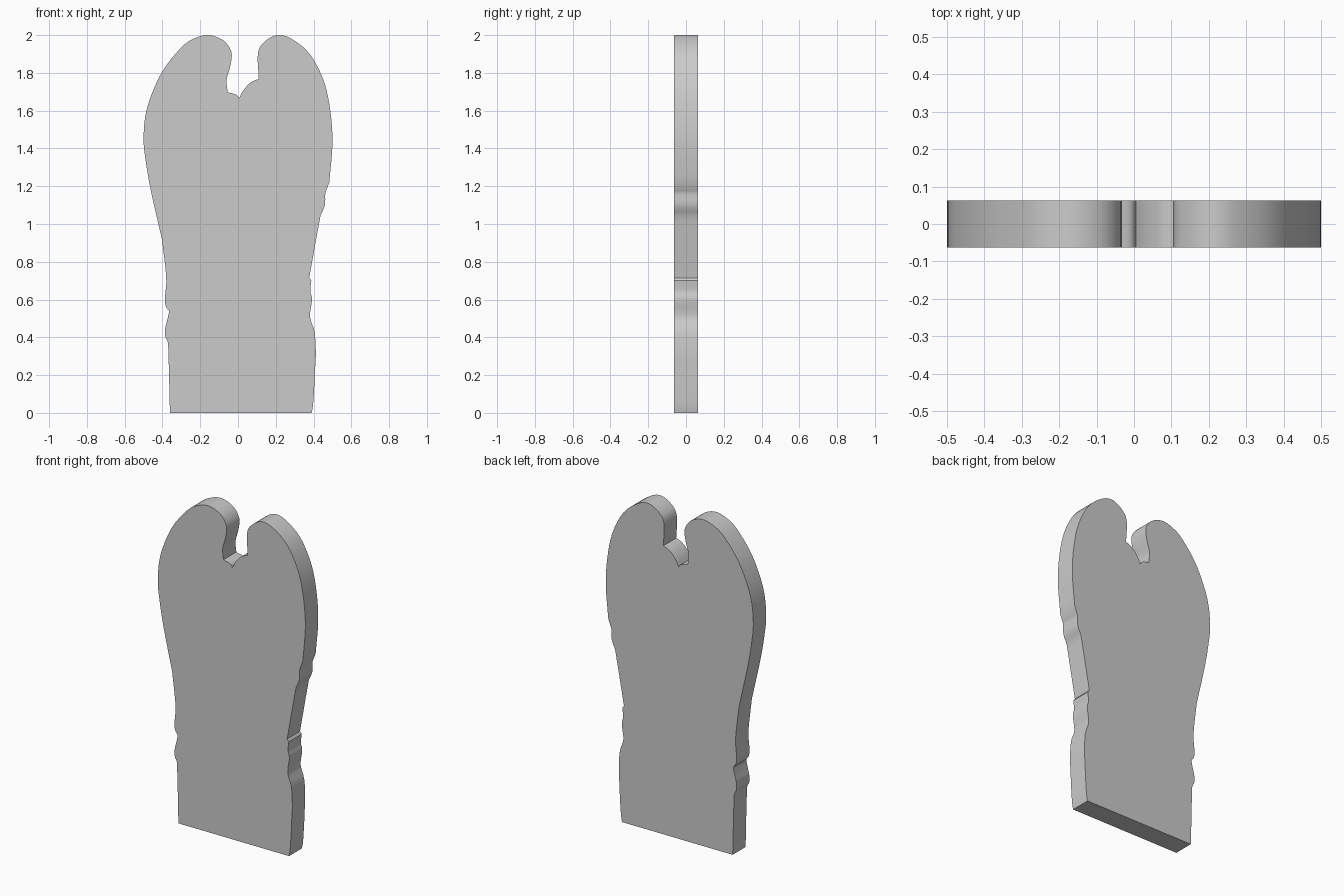
import bpy, bmesh
from mathutils import Vector

if "Cube" in bpy.data.objects:
    bpy.data.objects.remove(bpy.data.objects["Cube"])

HALF = 0.0625  # half thickness of the slab

# Outline runs, clockwise from bottom left; each run is smooth, runs meet at corners
left_side = [(-.36, 0), (-.363, .1), (-.365, .2), (-.37, .37)]
left_bump = [(-.375, .385), (-.385, .405), (-.385, .45), (-.375, .49), (-.366, .53)]
left_flank = [(-.366, .54), (-.384, .57), (-.386, .62), (-.38, .72), (-.403, .92)]
left_lobe = [(-.403, .92), (-.46, 1.17), (-.488, 1.33), (-.5, 1.46), (-.48, 1.62),
             (-.405, 1.8), (-.3, 1.935), (-.225, 1.985), (-.15, 2), (-.075, 1.97),
             (-.035, 1.91), (-.04, 1.84), (-.06, 1.765), (-.055, 1.697)]
notch_left = [(-.055, 1.697), (-.01, 1.685), (.006, 1.665)]
notch_right = [(.006, 1.665), (.03, 1.71), (.068, 1.75), (.11, 1.768)]
right_lobe = [(.11, 1.768), (.105, 1.9), (.135, 1.96), (.205, 2), (.28, 1.982),
              (.38, 1.9), (.455, 1.755), (.49, 1.59), (.5, 1.42), (.483, 1.22)]
right_bump = [(.47, 1.185), (.462, 1.16), (.46, 1.1), (.437, 1.045)]
right_flank = [(.437, 1.045), (.412, .91), (.377, .715)]
right_side = [(.388, .7), (.383, .645), (.392, .6), (.381, .51), (.405, .43),
              (.412, .32), (.408, .23), (.405, .16), (.398, .05), (.39, 0)]


def smooth(run, n=4):
    """Catmull-Rom through one run of outline points."""
    p = [Vector(q) for q in run]
    p = [2 * p[0] - p[1]] + p + [2 * p[-1] - p[-2]]
    out = []
    for a, b, c, d in zip(p, p[1:], p[2:], p[3:]):
        for i in range(n):
            t = i / n
            out.append(.5 * (2 * b + (c - a) * t + (2 * a - 5 * b + 4 * c - d) * t * t
                             + (3 * b - a - 3 * c + d) * t ** 3))
    return out + [p[-2]]


outline = []
for run in (left_side, left_bump, left_flank, left_lobe, notch_left, notch_right,
            right_lobe, right_bump, right_flank, right_side):
    for q in smooth(run):
        if not outline or (q - outline[-1]).length > 1e-4:
            outline.append(q)

# Extrude the outline into a flat slab
bm = bmesh.new()
face = bm.faces.new([bm.verts.new((q.x, -HALF, q.y)) for q in outline])
ext = bmesh.ops.extrude_face_region(bm, geom=[face], use_keep_orig=True)
for v in ext["geom"]:
    if isinstance(v, bmesh.types.BMVert):
        v.co.y = HALF
bmesh.ops.recalc_face_normals(bm, faces=bm.faces)
big = [f for f in bm.faces if len(f.verts) > 4]
bmesh.ops.triangulate(bm, faces=big)

mesh = bpy.data.meshes.new("notched_slab")
bm.to_mesh(mesh)
bm.free()
slab = bpy.data.objects.new("notched_slab", mesh)
bpy.context.collection.objects.link(slab)

# One plain grey
grey = bpy.data.materials.new("plain_grey")
grey.diffuse_color = (.6, .6, .6, 1)
grey.use_nodes = True
grey.node_tree.nodes["Principled BSDF"].inputs["Base Color"].default_value = grey.diffuse_color
mesh.materials.append(grey)

bpy.context.view_layer.objects.active = slab
slab.select_set(True)
bpy.ops.object.shade_smooth_by_angle(angle=0.5)
